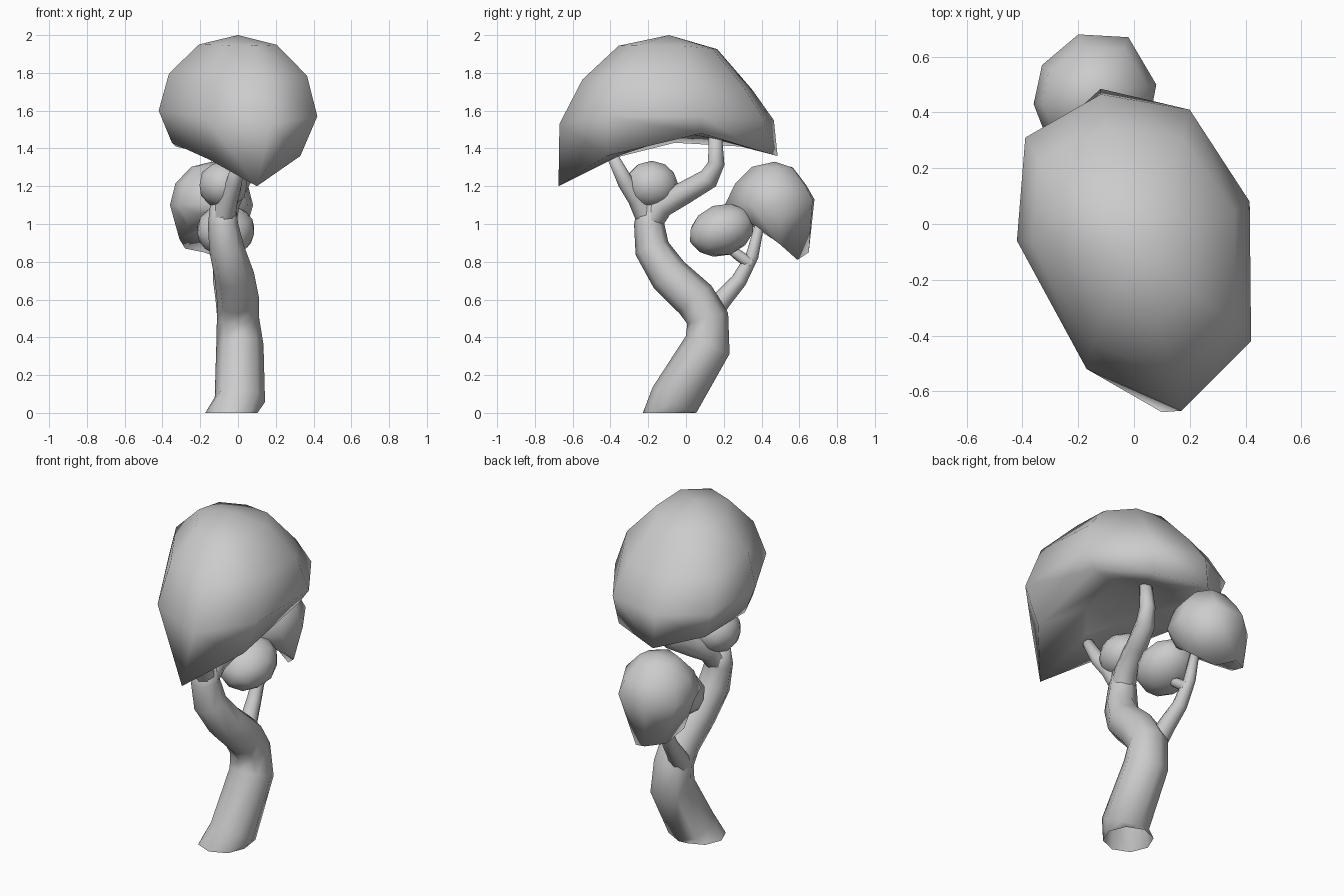
import bpy, bmesh, math
from mathutils import Vector

cube = bpy.data.objects.get("Cube")
if cube:
    bpy.data.objects.remove(cube, do_unlink=True)

SIDES = 8
grey = bpy.data.materials.new("plain grey")
grey.use_nodes = True
grey.diffuse_color = (0.6, 0.6, 0.6, 1)
grey.node_tree.nodes["Principled BSDF"].inputs["Base Color"].default_value = grey.diffuse_color


def finish(name, bm):
    """Turn a bmesh into a smooth grey object."""
    bmesh.ops.recalc_face_normals(bm, faces=bm.faces)
    for face in bm.faces:
        face.smooth = True
    mesh = bpy.data.meshes.new(name)
    bm.to_mesh(mesh)
    bm.free()
    mesh.materials.append(grey)
    obj = bpy.data.objects.new(name, mesh)
    bpy.context.collection.objects.link(obj)
    return obj


def bridge(bm, lower, upper):
    count = len(lower)
    for i in range(count):
        j = (i + 1) % count
        bm.faces.new((lower[i], lower[j], upper[j], upper[i]))


def fan(bm, ring, point):
    tip = bm.verts.new(point)
    for i, vert in enumerate(ring):
        bm.faces.new((vert, ring[(i + 1) % len(ring)], tip))


def limb(name, path, grounded=False):
    """Tapered tube through (x, y, z, radius) points, open at its root."""
    bm = bmesh.new()
    points = [Vector(p[:3]) for p in path]
    rings = []
    for i, point in enumerate(points):
        before, after = points[max(i - 1, 0)], points[min(i + 1, len(points) - 1)]
        along = (after - before).normalized()
        if grounded and i == 0:
            along = Vector((0, 0, 1))
        side = Vector((1, 0, 0))
        side = (side - along * side.dot(along)).normalized()
        other = along.cross(side)
        ring = []
        for k in range(SIDES):
            angle = math.tau * k / SIDES
            offset = side * math.cos(angle) + other * math.sin(angle)
            ring.append(bm.verts.new(point + offset * path[i][3]))
        rings.append(ring)
    for lower, upper in zip(rings, rings[1:]):
        bridge(bm, lower, upper)
    bm.faces.new(rings[-1])
    return finish(name, bm)


def canopy(name, top, rim, hem, hub):
    """Dome over a rim, with a drooping hem and a hollow underside."""
    bm = bmesh.new()
    top, hub = Vector(top), Vector(hub)
    rim, hem = [Vector(p) for p in rim], [Vector(p) for p in hem]

    def shrunk(points, centre, scale_x, scale_y, rise, sag=0):
        ring = []
        for p in points:
            x, y = (p.x - centre.x) * scale_x, (p.y - centre.y) * scale_y
            z = p.z + (centre.z - p.z) * rise - sag * max(y, 0)
            ring.append(Vector((centre.x + x, centre.y + y, z)))
        return ring

    levels = [shrunk(hem, hub, 0.5, 0.5, 0.6), hem, rim,
              shrunk(rim, top, 0.87, 0.79, 0.5, 0.14),
              shrunk(rim, top, 0.49, 0.46, 0.88, 0.08)]
    rings = [[bm.verts.new(p) for p in level] for level in levels]
    for lower, upper in zip(rings, rings[1:]):
        bridge(bm, lower, upper)
    fan(bm, rings[0], hub)
    fan(bm, rings[-1], top)
    return finish(name, bm)


def tuft(name, centre, size, tilt):
    """Small rounded leaf clump."""
    bm = bmesh.new()
    bmesh.ops.create_icosphere(bm, subdivisions=2, radius=1)
    obj = finish(name, bm)
    obj.location, obj.scale = centre, size
    obj.rotation_euler.x = tilt
    return obj


# Bent trunk
limb("trunk", [(-.035, -.09, 0, .138), (.01, -.06, .07, .134), (.01, .115, .36, .125),
               (.0, .115, .5, .112), (.0, .05, .6, .112), (-.02, -.09, .73, .106),
               (-.06, -.18, .87, .093), (-.08, -.195, 1, .08), (-.08, -.19, 1.1, .068)],
     grounded=True)

# Upper fork
limb("back_branch", [(-.08, -.2, 1, .07), (-.06, -.13, 1.1, .068), (-.02, .0, 1.17, .06),
                     (.02, .12, 1.24, .056), (.04, .16, 1.32, .044), (.05, .155, 1.48, .034)])
limb("front_branch", [(-.08, -.2, 1.03, .065), (-.05, -.26, 1.14, .052),
                      (-.02, -.32, 1.22, .042), (.01, -.4, 1.38, .028)])

# Side branch and twig
limb("side_branch", [(-.05, .11, .5, .06), (-.07, .2, .61, .05), (-.09, .28, .7, .042),
                     (-.1, .35, .83, .034), (-.11, .4, 1.04, .022)])
limb("twig", [(-.09, .34, .79, .032), (-.08, .27, .84, .028), (-.07, .19, .9, .02)])

# Leaf canopies
canopy("main_canopy", (.0, -.09, 2),
       [(-.42, -.06, 1.6), (-.39, .31, 1.57), (-.12, .465, 1.55), (.2, .41, 1.56),
        (.415, .08, 1.57), (.42, -.42, 1.57), (.17, -.67, 1.53), (-.17, -.52, 1.56)],
       [(-.35, -.06, 1.43), (-.33, .29, 1.41), (-.12, .485, 1.36), (.18, .38, 1.39),
        (.35, .08, 1.48), (.33, -.42, 1.36), (.1, -.675, 1.2), (-.15, -.42, 1.34)],
       (.0, .0, 1.48))
canopy("rear_canopy", (-.14, .47, 1.33),
       [(-.36, .43, 1.1), (-.33, .57, 1.1), (-.2, .68, 1.13), (-.02, .67, 1.13),
        (.08, .5, 1.1), (.05, .34, 1.1), (-.12, .205, 1.1), (-.31, .3, 1.1)],
       [(-.31, .46, .92), (-.28, .59, .87), (-.18, .65, .85), (-.08, .59, .81),
        (.02, .5, .89), (.01, .37, .99), (-.13, .3, 1.02), (-.26, .35, .99)],
       (-.13, .44, .99))

# Small leaf clumps
tuft("lower_clump", (-.065, .19, .967), (.158, .18, .137), .35)
tuft("upper_clump", (-.078, -.182, 1.207), (.132, .142, .128), 0)
